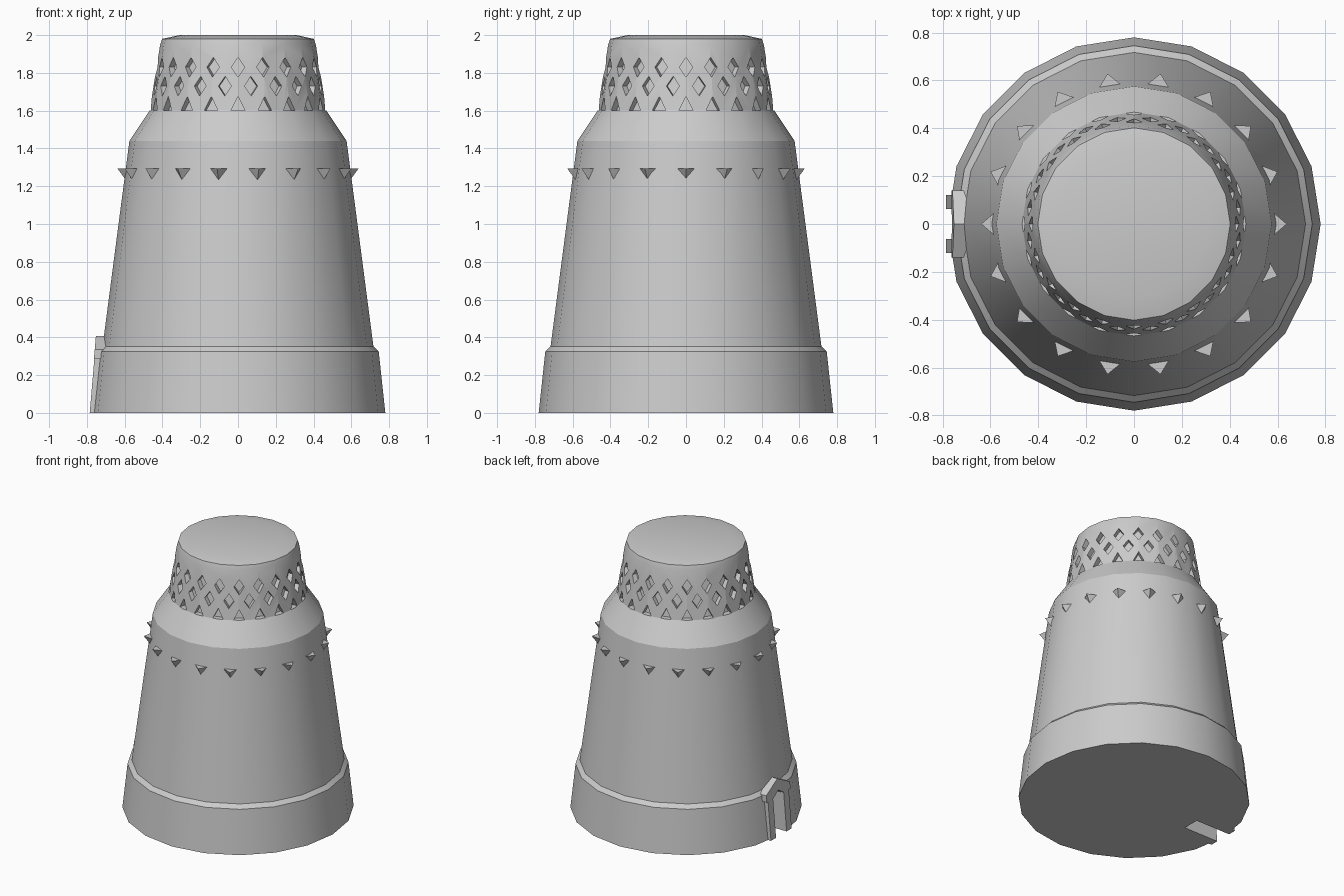
import bpy, bmesh, math
from mathutils import Matrix

old = bpy.data.objects.get("Cube")
if old:
    bpy.data.objects.remove(old)

SIDES = 20
stone = bpy.data.materials.new("pale_grey_stone")
stone.use_nodes = True
grey = (0.6, 0.6, 0.6, 1)
stone.diffuse_color = grey
stone.node_tree.nodes["Principled BSDF"].inputs["Base Color"].default_value = grey


def finish(name, bm):
    bmesh.ops.recalc_face_normals(bm, faces=bm.faces)
    mesh = bpy.data.meshes.new(name)
    bm.to_mesh(mesh)
    bm.free()
    mesh.materials.append(stone)
    obj = bpy.data.objects.new(name, mesh)
    bpy.context.collection.objects.link(obj)
    return obj


def prism(bm, outline, near, far):
    """Outline of (y, z) points spanning x = near(z) to far(z)."""
    ends = [[bm.verts.new((fx(z), y, z)) for y, z in outline] for fx in (near, far)]
    bm.faces.new(ends[0])
    bm.faces.new(ends[1][::-1])
    for i in range(len(outline)):
        j = (i + 1) % len(outline)
        bm.faces.new((ends[0][i], ends[0][j], ends[1][j], ends[1][i]))
    return ends[0] + ends[1]


def turn(bm, verts, angle):
    bmesh.ops.rotate(bm, verts=verts, matrix=Matrix.Rotation(angle, 3, "Z"))


def cut(target, cutter):
    cutter.hide_render = True
    mod = target.modifiers.new("cut", "BOOLEAN")
    mod.operation, mod.solver, mod.object = "DIFFERENCE", "EXACT", cutter
    bpy.context.view_layer.objects.active = target
    bpy.ops.object.modifier_apply(modifier=mod.name)
    bpy.data.objects.remove(cutter)


# Tower body: plinth, tapering shaft, shoulder and cap
profile = [(0.78, 0), (0.745, 0.325), (0.717, 0.352), (0.575, 1.44),
           (0.468, 1.6), (0.412, 1.95), (0.402, 1.98), (0.31, 2.0)]
bm = bmesh.new()
rings = [[bm.verts.new((r * math.cos(math.tau * i / SIDES),
                        r * math.sin(math.tau * i / SIDES), z))
          for i in range(SIDES)] for r, z in profile]
for low, high in zip(rings, rings[1:]):
    for i in range(SIDES):
        j = (i + 1) % SIDES
        bm.faces.new((low[i], low[j], high[j], high[i]))
bm.faces.new(rings[0][::-1])
bm.faces.new(rings[-1])
tower = finish("tower_body", bm)

# Recessed windows: two staggered rows of diamonds over a row of triangles
def cap_radius(z):
    return 0.468 - 0.16 * (z - 1.6)


def diamond(z):
    return [(0, z - 0.052), (0.035, z), (0, z + 0.052), (-0.035, z)]


rows = [(diamond(1.83), 0), (diamond(1.73), 0.5),
        ([(-0.037, 1.602), (0.037, 1.602), (0, 1.675)], 0)]
bm = bmesh.new()
for outline, shift in rows:
    for i in range(SIDES):
        verts = prism(bm, outline, lambda z: cap_radius(z) - 0.04,
                      lambda z: cap_radius(z) + 0.05)
        turn(bm, verts, math.tau * (i + shift) / SIDES)
cut(tower, finish("window_cutter", bm))

# Doorway recess on the right side
bm = bmesh.new()
prism(bm, [(-0.062, -0.1), (0.062, -0.1), (0.062, 0.28), (0, 0.32), (-0.062, 0.28)],
      lambda z: -0.9, lambda z: -0.5)
cut(tower, finish("doorway_cutter", bm))

# Ring of pointed brackets around the shaft
SPIKES = 18
bm = bmesh.new()
for i in range(SPIKES):
    a, b, tip, foot = [bm.verts.new(p) for p in (
        (0.585, -0.046, 1.293), (0.585, 0.046, 1.293),
        (0.638, 0, 1.293), (0.59, 0, 1.228))]
    for face in ((a, tip, b), (a, foot, tip), (b, tip, foot), (a, b, foot)):
        bm.faces.new(face)
    turn(bm, [a, b, tip, foot], math.tau * i / SPIKES)
finish("brackets", bm)

# Door posts, leaning with the plinth wall
def lean(depth):
    return lambda z: -0.785 + 0.085 * z + depth


bm = bmesh.new()
for side in (-1, 1):
    prism(bm, [(side * y, z) for y, z in ((0.062, 0), (0.122, 0), (0.122, 0.31), (0.062, 0.31))],
          lean(0), lean(0.06))
finish("door_posts", bm)

# Gabled lintel over the door
bm = bmesh.new()
prism(bm, [(-0.14, 0.285), (-0.062, 0.285), (0, 0.325), (0.062, 0.285), (0.14, 0.285),
           (0.14, 0.335), (0, 0.408), (-0.14, 0.335)], lean(-0.002), lean(0.06))
finish("door_lintel", bm)

# Soft shading around the tower, crisp at its ledges
bpy.ops.object.select_all(action="DESELECT")
tower.select_set(True)
bpy.context.view_layer.objects.active = tower
bpy.ops.object.shade_smooth_by_angle(angle=math.radians(22))
